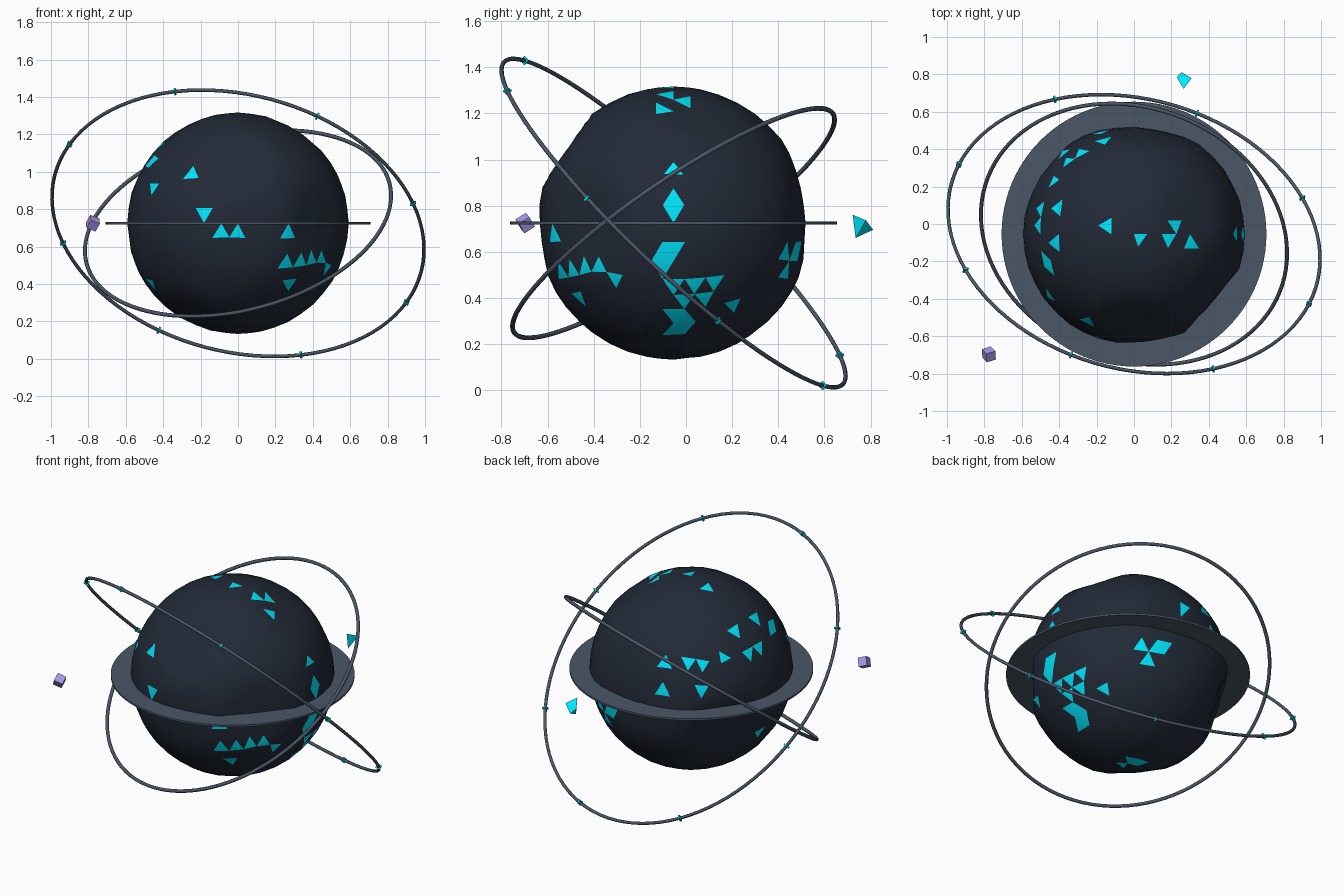
import bpy, bmesh, math
from mathutils import Vector, Matrix, Euler, noise

if "Cube" in bpy.data.objects:
    bpy.data.objects.remove(bpy.data.objects["Cube"])

C = Vector((0, -0.054, 0.725))   # common centre
R = 0.592                        # planet radius


def mat(name, col):
    m = bpy.data.materials.new(name)
    m.diffuse_color = (*col, 1)
    m.use_nodes = True
    m.node_tree.nodes["Principled BSDF"].inputs["Base Color"].default_value = m.diffuse_color
    return m


DARK = mat("dark_rock", (0.016, 0.023, 0.038))
SLATE = mat("slate", (0.07, 0.095, 0.135))
CYAN = mat("cyan_glow", (0.0, 0.8, 1.0))
VIOLET = mat("violet", (0.4, 0.31, 0.85))


def finish(bm, name, mats, smooth=None):
    bmesh.ops.recalc_face_normals(bm, faces=bm.faces)
    me = bpy.data.meshes.new(name)
    bm.to_mesh(me)
    bm.free()
    for m in mats:
        me.materials.append(m)
    ob = bpy.data.objects.new(name, me)
    bpy.context.collection.objects.link(ob)
    if smooth:
        bpy.ops.object.select_all(action='DESELECT')
        ob.select_set(True)
        bpy.context.view_layer.objects.active = ob
        bpy.ops.object.shade_smooth_by_angle(angle=math.radians(smooth))
    return ob


def lathe(name, profile, steps, matrix, material, smooth):
    # spin a closed (radius, height) section around the local z axis
    bm = bmesh.new()
    loops = []
    for i in range(steps):
        a = 2 * math.pi * i / steps
        loops.append([bm.verts.new(matrix @ Vector((r * math.cos(a), r * math.sin(a), h)))
                      for r, h in profile])
    n = len(profile)
    for i in range(steps):
        p, q = loops[i], loops[(i + 1) % steps]
        for j in range(n):
            k = (j + 1) % n
            bm.faces.new((p[j], q[j], q[k], p[k]))
    return finish(bm, name, [material], smooth)


# planet: icosphere with shallow dents and glowing facets
front = [(-.25, 1.0), (-.19, .775), (-.09, .675), (0, .675), (.245, .68), (-.455, .91),
         (-.46, 1.05), (.25, .495), (.31, .508), (.37, .52), (.43, .525),
         (.475, .49), (.27, .4)]
right = [(-.055, .84), (-.055, .77), (-.055, .94), (-.115, .53), (-.075, .555), (-.085, .6),
         (-.035, .62), (-.04, .46), (.02, .45), (.08, .42), (.125, .45), (.2, .37),
         (0, .38), (-.02, .34), (0, .32), (-.04, .27), (-.01, .28), (-.07, .25),
         (.43, .57), (.42, .5), (.48, .62)]
top = [(-.29, .39), (-.32, .34), (-.37, .38), (-.43, .24), (-.42, .09), (-.5, .09), (-.5, 0),
       (-.43, -.09), (-.47, -.18), (-.16, 0), (.03, -.07), (.21, 0), (.18, -.08), (.29, -.09)]
spots = [Vector(p) for p in ((.17, .55, -.12), (-.52, .07, -.25),
                             (-.48, -.22, -.32), (-.19, .5, .25), (-.18, .55, .12),
                             (.05, .04, -.58), (-.03, .05, -.58), (.05, -.04, -.58),
                             (-.09, .05, -.57))]


def lift(a, b):
    return math.sqrt(max(0.0, 0.585 ** 2 - a * a - b * b))


for x, z in front:
    spots.append(Vector((x, -lift(x, z - C.z), z - C.z)))
for y, z in right:
    spots.append(Vector((lift(y - C.y, z - C.z), y - C.y, z - C.z)))
for x, y in top:
    spots.append(Vector((x, y - C.y, lift(x, y - C.y))))

bm = bmesh.new()
bmesh.ops.create_icosphere(bm, subdivisions=4, radius=R)
bm.faces.ensure_lookup_table()
mids = [(f, f.calc_center_median().normalized()) for f in bm.faces]
for s in spots:
    d = s.normalized()
    max(mids, key=lambda t: t[1].dot(d))[0].material_index = 1
# dents: direction, depth, angular radius
dents = [((0, -.82, .57), .042, .3), ((-.43, .3, -.17), .045, .4), ((.42, -.36, 0), .036, .38),
         ((.3, .1, .475), .028, .3), ((.1, 1, .12), .02, .5), ((-.35, -.3, -.8), .02, .35),
         ((.1, -.95, -.1), .014, .35)]
for v in bm.verts:
    d = v.co.normalized()
    r = R - 0.008 * max(0.0, noise.noise(d * 5))
    for k, depth, wide in dents:
        t = max(0.0, 1 - d.angle(Vector(k)) / wide)
        r -= depth * min(1.0, t * 2)
    v.co = d * r + C
finish(bm, "planet", [DARK, CYAN], 60)

# flat equatorial disc
lathe("flat_disc", [(.52, -.006), (.708, -.006), (.708, .006), (.52, .006)], 96,
      Matrix.Translation(C), SLATE, 30)


# tilted hoops
def hoop(name, rad, tube, rx, ry):
    m = Matrix.Translation(C) @ Euler((math.radians(rx), math.radians(ry), 0)).to_matrix().to_4x4()
    sec = [(rad + tube * math.cos(a), tube * math.sin(a))
           for a in (2 * math.pi * i / 8 for i in range(8))]
    lathe(name, sec, 96, m, SLATE, 50)
    return m


OUT = 1.013
hoop("inner_hoop", .838, .0105, 33.6, -14.9)
outer = hoop("outer_hoop", OUT, .0095, -42.6, 14.9)

# eight glowing studs on the outer hoop
bm = bmesh.new()
for i in range(8):
    m = (outer @ Matrix.Rotation(math.radians(15 + 45 * i), 4, 'Z')
         @ Matrix.Translation((OUT, 0, 0)) @ Matrix.Diagonal((.028, .009, .028, 1)))
    bmesh.ops.create_cube(bm, size=1, matrix=m)
finish(bm, "hoop_studs", [CYAN])

# small cube satellite
bm = bmesh.new()
bmesh.ops.create_cube(bm, size=.054, matrix=Matrix.Translation((-.776, -.697, .725))
                      @ Euler((.6, .35, .3)).to_matrix().to_4x4())
finish(bm, "cube_satellite", [VIOLET])

# small pyramid shard satellite
bm = bmesh.new()
for p in ((.265, .722, .761), (.308, .78, .737), (.254, .811, .696),
          (.228, .785, .725), (.265, .735, .661)):
    bm.verts.new(p)
bmesh.ops.convex_hull(bm, input=bm.verts)
finish(bm, "shard_satellite", [CYAN])
